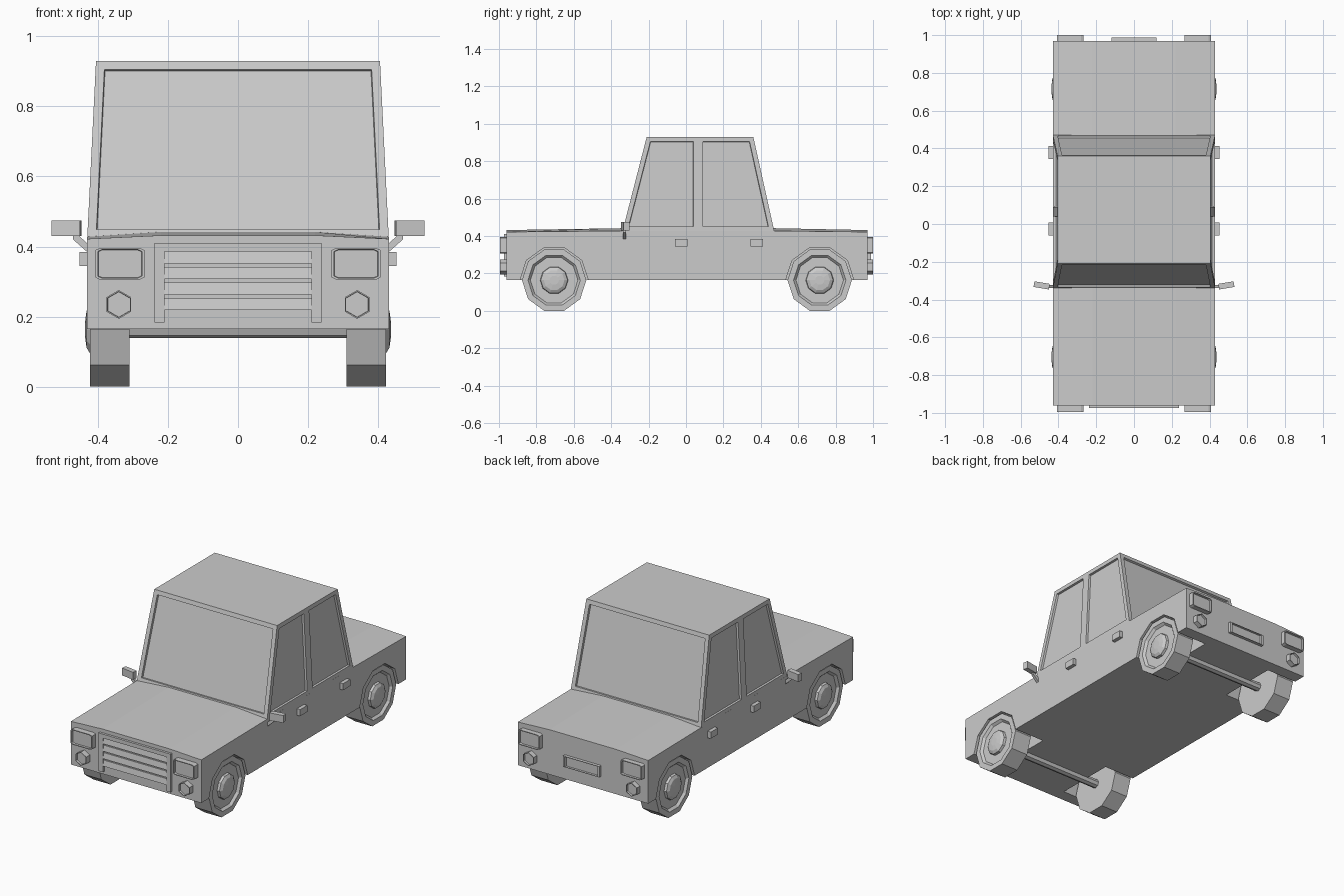
import bpy, bmesh, math
from mathutils import Matrix, Vector

cube = bpy.data.objects.get("Cube")
if cube:
    bpy.data.objects.remove(cube, do_unlink=True)

GREY = (0.6, 0.6, 0.6, 1)
paint = bpy.data.materials.new("plain grey")
paint.use_nodes = True
paint.diffuse_color = GREY
paint.node_tree.nodes["Principled BSDF"].inputs["Base Color"].default_value = GREY


def finish(name, bm):
    bmesh.ops.recalc_face_normals(bm, faces=bm.faces)
    mesh = bpy.data.meshes.new(name)
    bm.to_mesh(mesh)
    bm.free()
    mesh.materials.append(paint)
    obj = bpy.data.objects.new(name, mesh)
    bpy.context.collection.objects.link(obj)
    return obj


def loft(rings, bm=None):
    """Skin a list of equal rings of points and cap both ends."""
    bm = bm or bmesh.new()
    loops = [[bm.verts.new(p) for p in ring] for ring in rings]
    for a, b in zip(loops, loops[1:]):
        for i in range(len(a)):
            j = (i + 1) % len(a)
            bm.faces.new((a[i], a[j], b[j], b[i]))
    bm.faces.new(loops[0])
    bm.faces.new(loops[-1])
    return bm


def box(name, low, high, matrix=Matrix()):
    (x0, y0, z0), (x1, y1, z1) = low, high
    bm = loft([[(x0, y0, z), (x1, y0, z), (x1, y1, z), (x0, y1, z)] for z in (z0, z1)])
    bm.transform(matrix)
    return finish(name, bm)


def turned(name, profile, sides, y, z, side=1):
    """Turn (x, radius) pairs about an axle running along x."""
    rings = []
    for x, r in profile:
        angles = [2 * math.pi * i / sides for i in range(sides)]
        rings.append([(side * x, y + r * math.cos(a), z + r * math.sin(a)) for a in angles])
    return finish(name, loft(rings))


# Lower body with a gently crowned bonnet and boot
def section(y, edge, crown):
    return [(-.43, y, .165), (.43, y, .165), (.43, y, edge),
            (.22, y, crown), (-.22, y, crown), (-.43, y, edge)]


body = finish("body", loft([section(-.96, .422, .432), section(-.34, .428, .442),
                            section(.47, .428, .442), section(.97, .422, .432)]))

# Wheel wells cut out of the body
AXLES = {"front": -.705, "rear": .715}
for y in AXLES.values():
    for side in (1, -1):
        cutter = turned("well_cutter", [(.23, .183), (.6, .183)], 10, y, .162, side)
        cutter.hide_render = True
        cut = body.modifiers.new("wheel_well", "BOOLEAN")
        cut.operation = "DIFFERENCE"
        cut.solver = "EXACT"
        cut.object = cutter
        bpy.context.view_layer.objects.active = body
        bpy.ops.object.modifier_apply(modifier=cut.name)
        bpy.data.objects.remove(cutter, do_unlink=True)


# Cab, with every window recessed in its frame
def cab_ring(w, front, rear, z):
    return [(-w, front, z), (w, front, z), (w, .065, z),
            (w, rear, z), (-w, rear, z), (-w, .065, z)]


bm = loft([cab_ring(.43, -.34, .472, .425), cab_ring(.405, -.21, .36, .93)])
bmesh.ops.recalc_face_normals(bm, faces=bm.faces)
panes = [f for f in bm.faces if abs(f.normal.z) < .7]
bmesh.ops.inset_individual(bm, faces=panes, thickness=.025, use_even_offset=True)
bmesh.ops.inset_individual(bm, faces=panes, thickness=.002, depth=-.012, use_even_offset=True)
finish("cab", bm)

# Wheels and axles
WHEEL = [(.31, .172), (.422, .172), (.422, .14), (.408, .127), (.408, .075),
         (.422, .072), (.432, .055), (.436, .025)]
for label, y in AXLES.items():
    turned(label + "_axle", [(-.32, .026), (.32, .026)], 8, y, .165)
    for side, hand in ((1, "left"), (-1, "right")):
        turned(f"{label}_{hand}_wheel", WHEEL, 10, y, .164, side)


# Lamps at both ends: a framed rectangle above a hexagon
def lamp(name, points, face, tip):
    cx = sum(p[0] for p in points) / len(points)
    cz = sum(p[1] for p in points) / len(points)

    def ring(y, scale):
        return [(cx + (x - cx) * scale, y, cz + (z - cz) * scale) for x, z in points]
    back = tip - math.copysign(.012, tip)
    finish(name, loft([ring(face, 1), ring(tip, 1), ring(tip, .9), ring(back, .88)]))


for end, face, tip in (("front", -.95, -.995), ("rear", .96, 1.0)):
    for side, hand in ((1, "left"), (-1, "right")):
        rect = [(side * x, z) for x, z in
                ((.267, .312), (.28, .306), (.394, .306), (.407, .312),
                 (.407, .39), (.394, .396), (.28, .396), (.267, .39))]
        lamp(f"{end}_{hand}_lamp", rect, face, tip)
        hexagon = [(side * .34 + .041 * math.sin(math.pi * i / 3),
                    .235 + .041 * math.cos(math.pi * i / 3)) for i in range(6)]
        lamp(f"{end}_{hand}_round_lamp", hexagon, face, tip)

# Grille: two posts, a top bar and four slanted slats
for side, hand in ((1, "left"), (-1, "right")):
    x0, x1 = sorted((side * .21, side * .238))
    box(f"grille_{hand}_post", (x0, -.974, .183), (x1, -.95, .41))
box("grille_top_bar", (-.21, -.974, .386), (.21, -.95, .41))
for i in range(4):
    z = .352 - .0445 * i
    profile = [(-.955, z), (-.972, z), (-.966, z + .034), (-.955, z + .034)]
    finish(f"grille_slat_{i + 1}", loft([[(x, y, h) for y, h in profile] for x in (-.21, .21)]))

# Rear plate with a recessed face
lamp("rear_plate", [(-.12, .245), (.12, .245), (.12, .31), (-.12, .31)], .96, .988)

# Door handles and wing mirrors
for side, hand in ((1, "left"), (-1, "right")):
    for label, y in (("front", -.06), ("rear", .345)):
        x0, x1 = sorted((side * .42, side * .452))
        box(f"{label}_{hand}_handle", (x0, y, .345), (x1, y + .067, .384))
    tilt = Matrix.Translation(Vector((side * .489, -.325, .452)))
    tilt = tilt @ Matrix.Rotation(side * .17, 4, "Z")
    box(f"{hand}_mirror", (-.041, -.015, -.022), (.041, .015, .022), tilt)
    arm = [[(side * x, y, z + d) for y, d in ((-.338, 0), (-.322, 0), (-.322, .025), (-.338, .025))]
           for x, z in ((.425, .38), (.47, .42))]
    finish(f"{hand}_mirror_arm", loft(arm))
